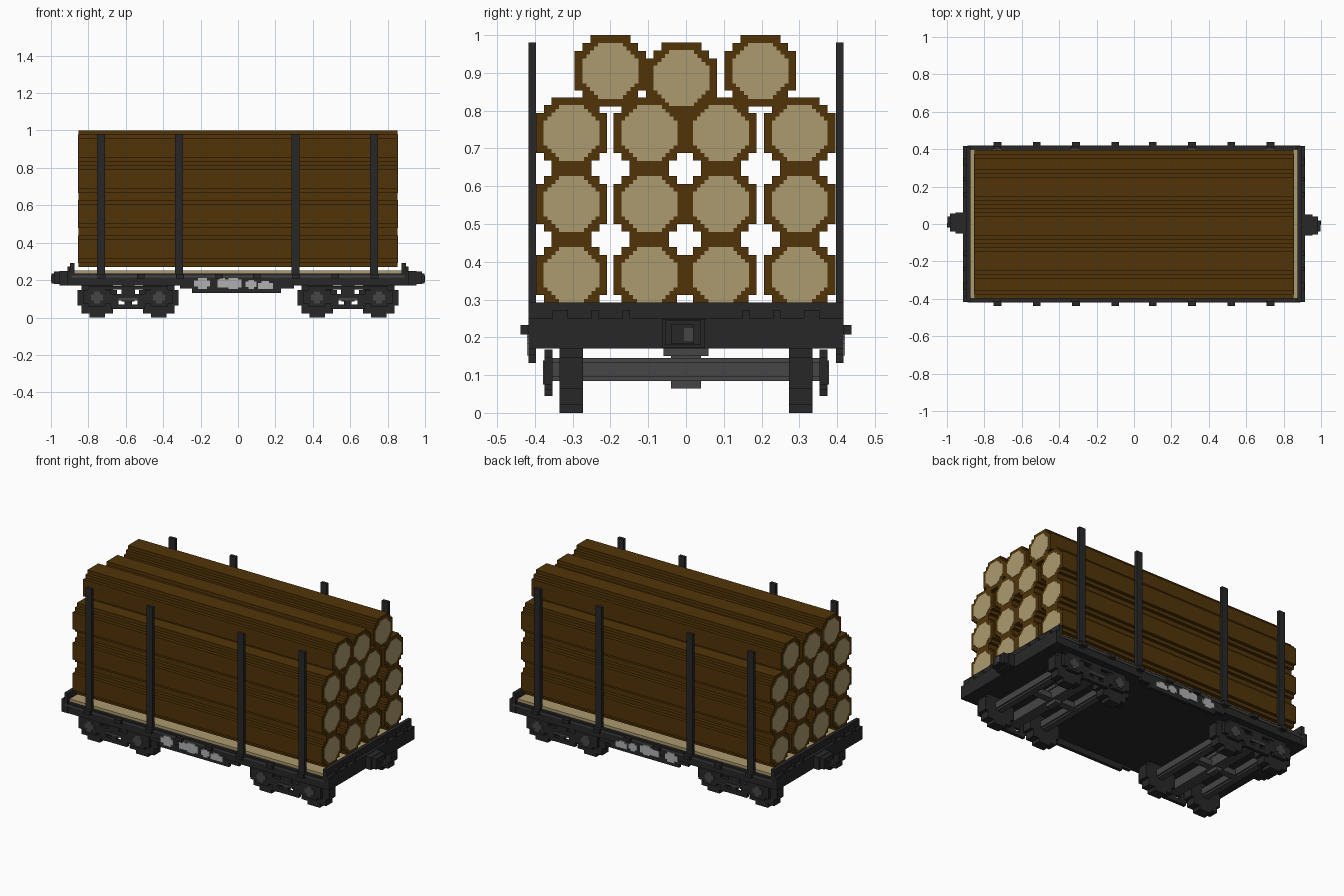
import bpy, bmesh, math

cube = bpy.data.objects.get("Cube")
if cube:
    bpy.data.objects.remove(cube, do_unlink=True)


def lin(c):
    c /= 255
    return c / 12.92 if c <= 0.04045 else ((c + 0.055) / 1.055) ** 2.4


def material(name, r, g, b):
    m = bpy.data.materials.new(name)
    col = (lin(r), lin(g), lin(b), 1)
    m.diffuse_color = col
    m.use_nodes = True
    m.node_tree.nodes["Principled BSDF"].inputs["Base Color"].default_value = col
    return m


BARK = material("bark brown", 81, 52, 8)
WOOD = material("cut wood", 172, 155, 110)
DARK = material("dark iron", 39, 39, 40)
GREY = material("worn grey iron", 70, 70, 70)
PALE = material("pale grey paint", 176, 176, 176)


def finish(name, bm, mat):
    bmesh.ops.recalc_face_normals(bm, faces=bm.faces)
    me = bpy.data.meshes.new(name)
    bm.to_mesh(me)
    bm.free()
    me.materials.append(mat)
    ob = bpy.data.objects.new(name, me)
    bpy.context.collection.objects.link(ob)


def boxes(name, mat, items):
    """One object from boxes given as (x0, x1, y0, y1, z0, z1)."""
    bm = bmesh.new()
    for x0, x1, y0, y1, z0, z1 in items:
        vs = bmesh.ops.create_cube(bm, size=1)["verts"]
        for v in vs:
            v.co.x = (x0 + x1) / 2 + v.co.x * (x1 - x0)
            v.co.y = (y0 + y1) / 2 + v.co.y * (y1 - y0)
            v.co.z = (z0 + z1) / 2 + v.co.z * (z1 - z0)
    finish(name, bm, mat)


def both_sides(items):
    """Repeat boxes mirrored across y."""
    return items + [(a, b, -d, -c, e, f) for a, b, c, d, e, f in items]


def both_ends(items):
    """Repeat boxes turned half a turn about z."""
    return items + [(-b, -a, -d, -c, e, f) for a, b, c, d, e, f in items]


def stepped(*levels):
    """Blocky disc outline whose staircase corners use these half widths."""
    n = len(levels)
    quad = []
    for i in range(n):
        quad.append((levels[i], levels[n - 1 - i]))
        if i < n - 1:
            quad.append((levels[i + 1], levels[n - 1 - i]))
    pts = []
    for k in range(4):
        for u, v in quad:
            for _ in range(k):
                u, v = -v, u
            pts.append((u, v))
    return pts


def prism(name, mat, outline, axis, a0, a1, cu, cv):
    """Extrude an outline along x or y, centred at (cu, cv)."""
    bm = bmesh.new()

    def place(a, u, v):
        return (a, cu + u, cv + v) if axis == "x" else (cu + u, a, cv + v)
    f = bm.faces.new([bm.verts.new(place(a0, u, v)) for u, v in outline])
    ext = bmesh.ops.extrude_face_region(bm, geom=[f])["geom"]
    d = (a1 - a0, 0, 0) if axis == "x" else (0, a1 - a0, 0)
    bmesh.ops.translate(bm, vec=d, verts=[e for e in ext if isinstance(e, bmesh.types.BMVert)])
    finish(name, bm, mat)


# Log stack with pale cut ends
log_outline = stepped(0.0945, 0.0735, 0.0525)
cap_outline = stepped(0.074, 0.064, 0.0535, 0.043, 0.033)
centres = [(y, z) for z in (0.365, 0.553, 0.741) for y in (-0.303, -0.097, 0.0925, 0.301)]
centres += [(-0.2, 0.9055), (-0.012, 0.886), (0.197, 0.9055)]
for i, (y, z) in enumerate(centres):
    prism(f"log_{i + 1}", BARK, log_outline, "x", -0.854, 0.854, y, z)
    for side, x in (("left", 0.854), ("right", -0.856)):
        prism(f"log_{i + 1}_{side}_cut_end", WOOD, cap_outline, "x", x, x + 0.002, y, z)

# Deck and frame
boxes("timber_deck", WOOD, [(-0.88, 0.88, -0.398, 0.398, 0.225, 0.252)])
boxes("frame", DARK, [(-0.89, 0.89, -0.415, 0.415, 0.17, 0.235)])
boxes("frame_edge_strip", GREY, both_sides([(-0.89, 0.89, 0.412, 0.419, 0.215, 0.225)]))
notches = [(0.89, 0.912, y - w, y + w, 0.245, 0.272)
           for y, w in ((-0.333, 0.021), (-0.24, 0.01), (-0.158, 0.01),
                        (0.158, 0.01), (0.24, 0.01), (0.333, 0.021))]
boxes("end_beams", DARK, both_ends([
    (0.874, 0.897, -0.417, 0.417, 0.17, 0.292),
    (0.89, 0.915, -0.417, 0.417, 0.17, 0.25)] + notches))

# Stakes and their pockets
boxes("stakes", DARK, both_sides([(x - 0.021, x + 0.021, 0.397, 0.417, 0.2, 0.98)
                                  for x in (-0.732, -0.315, 0.308, 0.727)]))
boxes("stake_pockets", DARK, both_sides([(x - 0.021, x + 0.021, 0.41, 0.438, 0.208, 0.232)
                                         for x in (-0.73, -0.52, -0.31, -0.1, 0.1, 0.31, 0.52, 0.73)]))

# Deepened side sills at mid length
boxes("side_sills", DARK, both_sides([
    (-0.31, 0.3, 0.397, 0.417, 0.155, 0.175),
    (-0.245, 0.23, 0.397, 0.417, 0.132, 0.16)]))

# Worn paint patches on the sills
patches = [(-0.235, -0.15, 0.165, 0.198), (-0.215, -0.165, 0.152, 0.212),
           (-0.11, 0.02, 0.16, 0.203), (-0.1, -0.07, 0.2, 0.212),
           (-0.05, 0.0, 0.152, 0.212), (0.04, 0.1, 0.162, 0.192),
           (0.055, 0.085, 0.152, 0.2), (0.108, 0.187, 0.152, 0.185),
           (0.125, 0.165, 0.185, 0.195)]
boxes("paint_patches", PALE, both_sides([(a, b, 0.415, 0.421, c, d) for a, b, c, d in patches]))

# Couplers
boxes("couplers", DARK, both_ends([
    (0.9, 0.955, -0.062, 0.05, 0.172, 0.248),
    (0.95, 0.985, -0.055, 0.04, 0.18, 0.245),
    (0.98, 0.998, -0.04, 0.02, 0.183, 0.235)]))
boxes("coupler_pins", GREY, both_ends([(0.99, 1.0, -0.005, 0.02, 0.19, 0.225)]))

# Bogies
wheel_outline = stepped(0.105, 0.084, 0.042)
hub_outline = stepped(0.032, 0.016)
for label, cx in (("left", 0.588), ("right", -0.588)):
    # Wheels, axles and axle hubs
    for n, dx in (("outer", 0.165), ("inner", -0.165)):
        x = cx + math.copysign(1, cx) * dx
        for s, y in (("front", -0.335), ("back", 0.273)):
            prism(f"{label}_{n}_{s}_wheel", DARK, wheel_outline, "y", y, y + 0.062, x, 0.105)
        prism(f"{label}_{n}_axle", GREY, stepped(0.03, 0.02), "y", -0.356, 0.356, x, 0.115)
        for s, y in (("front", -0.379), ("back", 0.356)):
            prism(f"{label}_{n}_{s}_hub", GREY, hub_outline, "y", y, y + 0.023, x, 0.107)
    # Bolster, centre beam and pivot
    boxes(f"{label}_bolster", GREY, [
        (cx - 0.035, cx + 0.035, -0.357, 0.357, 0.085, 0.145),
        (cx - 0.165, cx + 0.165, -0.022, 0.022, 0.09, 0.125),
        (cx - 0.02, cx + 0.02, -0.04, 0.04, 0.065, 0.172),
        (cx - 0.035, cx + 0.035, -0.06, 0.06, 0.15, 0.172)])
    # Side frames with open windows
    frame = [(-0.2, 0.2, 0.15, 0.168), (-0.13, 0.13, 0.09, 0.125), (-0.09, 0.09, 0.045, 0.07),
             (-0.036, 0.036, 0.12, 0.155), (-0.018, 0.018, 0.065, 0.095)]
    for s in (-1, 1):
        frame += [(s * 0.165 - 0.075, s * 0.165 + 0.075, 0.075, 0.147),
                  (s * 0.165 - 0.045, s * 0.165 + 0.045, 0.06, 0.168),
                  (s * 0.072 - 0.022, s * 0.072 + 0.022, 0.06, 0.095)]
    boxes(f"{label}_side_frames", DARK, both_sides(
        [(cx + a, cx + b, 0.354, 0.375, c, d) for a, b, c, d in frame]))
    # Spring seats
    boxes(f"{label}_spring_seats", GREY, both_sides([
        (cx - 0.05, cx + 0.05, 0.356, 0.378, 0.092, 0.104)]))
